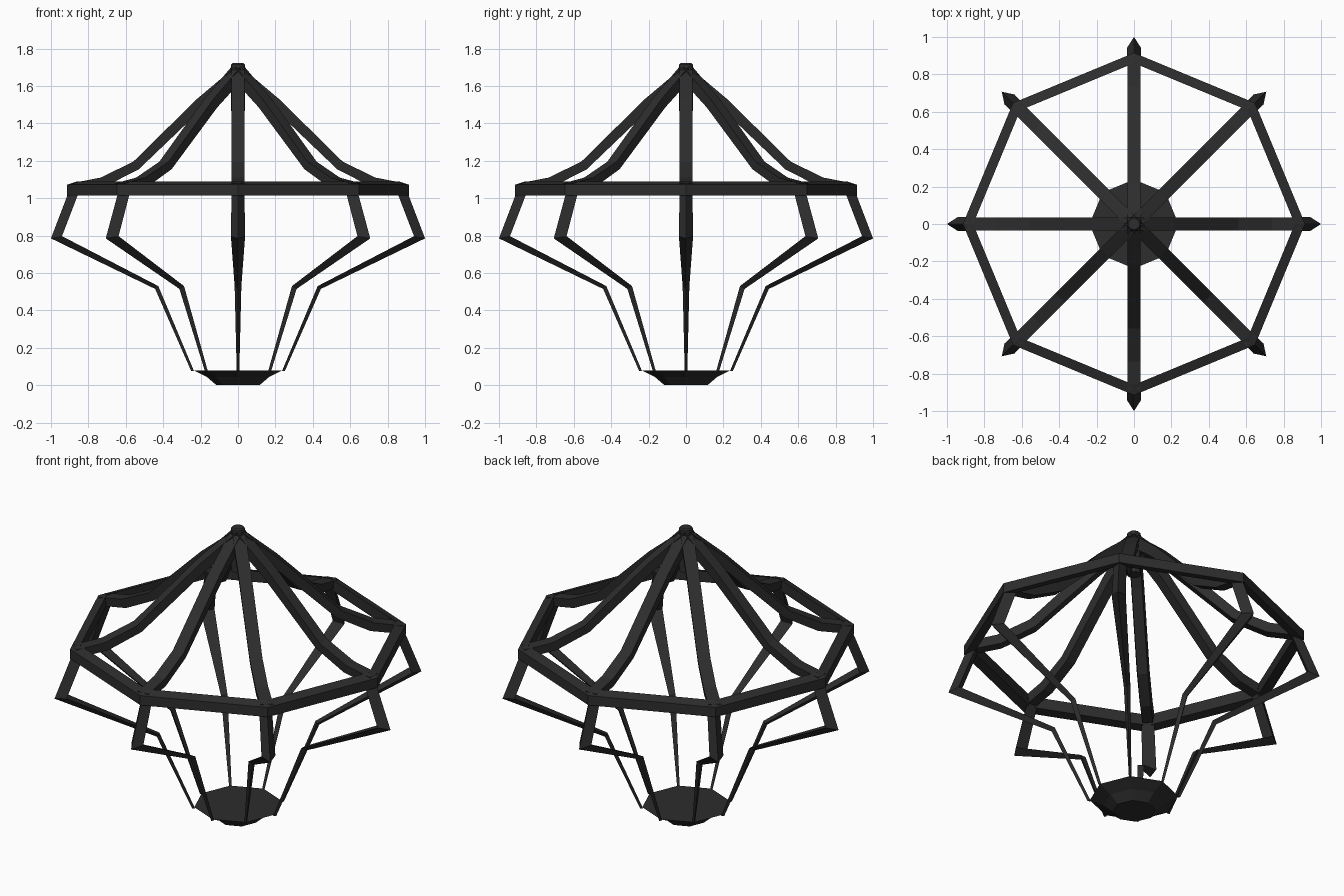
import bpy, bmesh, math
from mathutils import Vector, Matrix

if "Cube" in bpy.data.objects:
    bpy.data.objects.remove(bpy.data.objects["Cube"])

metal = bpy.data.materials.new("dark iron")
metal.diffuse_color = (0.026, 0.026, 0.026, 1)
metal.use_nodes = True
metal.node_tree.nodes["Principled BSDF"].inputs["Base Color"].default_value = metal.diffuse_color
SIDES = 8


def finish(bm, name):
    bmesh.ops.recalc_face_normals(bm, faces=bm.faces)
    me = bpy.data.meshes.new(name)
    bm.to_mesh(me)
    bm.free()
    me.materials.append(metal)
    ob = bpy.data.objects.new(name, me)
    bpy.context.collection.objects.link(ob)
    return ob


def loft(bm, sections, closed=False):
    """Skin a series of equal-sized cross-sections."""
    loops = [[bm.verts.new(p) for p in s] for s in sections]
    n = len(loops[0])
    pairs = list(zip(loops, loops[1:]))
    if closed:
        pairs.append((loops[-1], loops[0]))
    for a, b in pairs:
        for k in range(n):
            j = (k + 1) % n
            bm.faces.new((a[k], a[j], b[j], b[k]))
    if not closed:
        bm.faces.new(loops[0])
        bm.faces.new(loops[-1])


def radial(name, sections):
    for i in range(SIDES):
        rot = Matrix.Rotation(math.tau * i / SIDES, 3, 'Z')
        bm = bmesh.new()
        loft(bm, [[rot @ Vector(p) for p in s] for s in sections])
        finish(bm, f"{name}_{i + 1}")


# Roof ribs: flat-topped bars; outer (r, z) and inner (r, z) of each joint
roof = [((0.0, 1.715), (0.0, 1.63)), ((0.22, 1.53), (0.185, 1.485)),
        ((0.56, 1.195), (0.53, 1.155)), ((0.735, 1.11), (0.715, 1.06)),
        ((0.89, 1.08), (0.88, 1.03))]
w = 0.035
radial("roof_rib", [[(o[0], -w, o[1]), (o[0], w, o[1]),
                     (q[0], w * .8, q[1]), (q[0], -w * .8, q[1])] for o, q in roof])

# Legs: tapering triangular bars with the ridge outward
legs = [((0.895, 1.06), (0.84, 1.06), 0.034), ((1.0, 0.785), (0.941, 0.797), 0.038),
        ((0.443, 0.515), (0.426, 0.53), 0.018), ((0.25, 0.075), (0.235, 0.075), 0.007)]
radial("leg", [[(o[0], 0, o[1]), (q[0], h, q[1]), (q[0], -h, q[1])] for o, q, h in legs])

# Eight-sided rim joining roof and legs
rim = [(0.915, 1.015), (0.915, 1.072), (0.86, 1.09), (0.86, 1.025)]
bm = bmesh.new()
loft(bm, [[(r * math.cos(a), r * math.sin(a), z) for r, z in rim]
          for a in (math.tau * i / SIDES for i in range(SIDES))], closed=True)
finish(bm, "rim")

# Base bowl
bowl = [(0.115, 0.0), (0.165, 0.043), (0.238, 0.08)]
bm = bmesh.new()
loft(bm, [[(r * math.cos(math.tau * i / SIDES), r * math.sin(math.tau * i / SIDES), z)
           for i in range(SIDES)] for r, z in bowl])
finish(bm, "base_bowl")

# Peak hub
bm = bmesh.new()
loft(bm, [[(r * math.cos(math.tau * i / 12), r * math.sin(math.tau * i / 12), z)
           for i in range(12)] for r, z in ((0.037, 1.465), (0.037, 1.715), (0.03, 1.722))])
finish(bm, "peak_hub")
